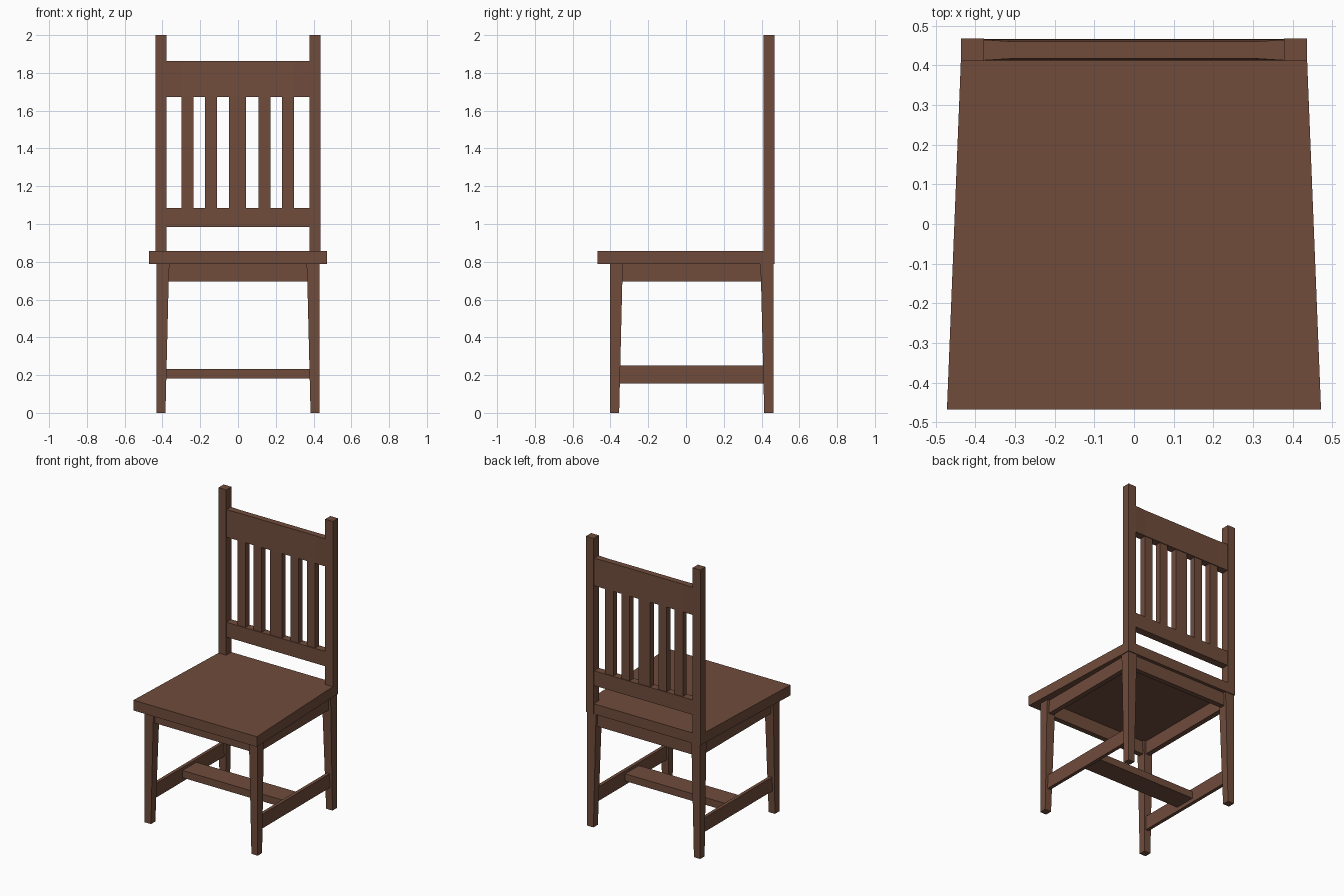
import bpy, bmesh

if "Cube" in bpy.data.objects:
    bpy.data.objects.remove(bpy.data.objects["Cube"])

wood = bpy.data.materials.new("brown wood")
wood.diffuse_color = (0.160, 0.072, 0.044, 1)
wood.use_nodes = True
wood.node_tree.nodes["Principled BSDF"].inputs["Base Color"].default_value = wood.diffuse_color


def loft(name, sections):
    """Closed solid through matching rings of points."""
    bm = bmesh.new()
    rings = [[bm.verts.new(p) for p in s] for s in sections]
    n = len(rings[0])
    bm.faces.new(rings[0])
    bm.faces.new(rings[-1])
    for a, b in zip(rings, rings[1:]):
        for i in range(n):
            j = (i + 1) % n
            bm.faces.new((a[i], a[j], b[j], b[i]))
    bmesh.ops.recalc_face_normals(bm, faces=bm.faces)
    me = bpy.data.meshes.new(name)
    bm.to_mesh(me)
    bm.free()
    me.materials.append(wood)
    ob = bpy.data.objects.new(name, me)
    bpy.context.collection.objects.link(ob)
    return ob


def rect(x0, x1, y0, y1, z):
    return [(x0, y0, z), (x1, y0, z), (x1, y1, z), (x0, y1, z)]


def box(name, x0, x1, y0, y1, z0, z1):
    return loft(name, [rect(x0, x1, y0, y1, z0), rect(x0, x1, y0, y1, z1)])


# Seat: tapers to the back and is notched around the posts
outline = [(-0.472, -0.468), (0.472, -0.468), (0.437, 0.411), (0.38, 0.411),
           (0.38, 0.467), (-0.38, 0.467), (-0.38, 0.411), (-0.437, 0.411)]
loft("seat", [[(x, y, z) for x, y in outline] for z in (0.787, 0.858)])

for side, s in (("left", -1), ("right", 1)):
    # Legs: outer faces upright, inner faces tapered
    for place, outer, d in (("front", -0.402, 1), ("back", 0.462, -1)):
        loft(f"{place}_leg_{side}",
             [rect(s * (0.432 - w), s * 0.432, outer, outer + d * w, z)
              for z, w in ((0, 0.048), (0.7, 0.065), (0.787, 0.069))])
    # Back posts
    box(f"back_post_{side}", s * 0.378, s * 0.437, 0.411, 0.468, 0.787, 2.0)
    # Side apron and side stretcher
    box(f"side_apron_{side}", s * 0.38, s * 0.415, -0.345, 0.405, 0.696, 0.787)
    box(f"side_stretcher_{side}", s * 0.392, s * 0.415, -0.36, 0.42, 0.155, 0.252)

# Front and back aprons
box("front_apron", -0.375, 0.375, -0.385, -0.35, 0.696, 0.787)
box("back_apron", -0.375, 0.375, 0.41, 0.445, 0.696, 0.787)

# Flat cross stretcher joining the side stretchers
box("cross_stretcher", -0.395, 0.395, -0.045, 0.105, 0.182, 0.232)

# Back rails: the top one thins slightly towards its upper edge
box("lower_back_rail", -0.38, 0.38, 0.413, 0.465, 0.983, 1.085)
plan = [(-0.38, 0), (-0.3, 1), (0.3, 1), (0.38, 0)]
loft("top_back_rail",
     [[(x, 0.413 + k * t, z) for x, k in plan] + [(-x, 0.465 - k * t, z) for x, k in plan]
      for z, t in ((1.673, 0), (1.862, 0.005))])

# Back slats, the middle one wider
for i, (x, w) in enumerate(((-0.267, 0.062), (-0.143, 0.062), (-0.003, 0.09),
                            (0.140, 0.062), (0.265, 0.062))):
    box(f"back_slat_{i + 1}", x - w / 2, x + w / 2, 0.418, 0.46, 1.08, 1.68)
